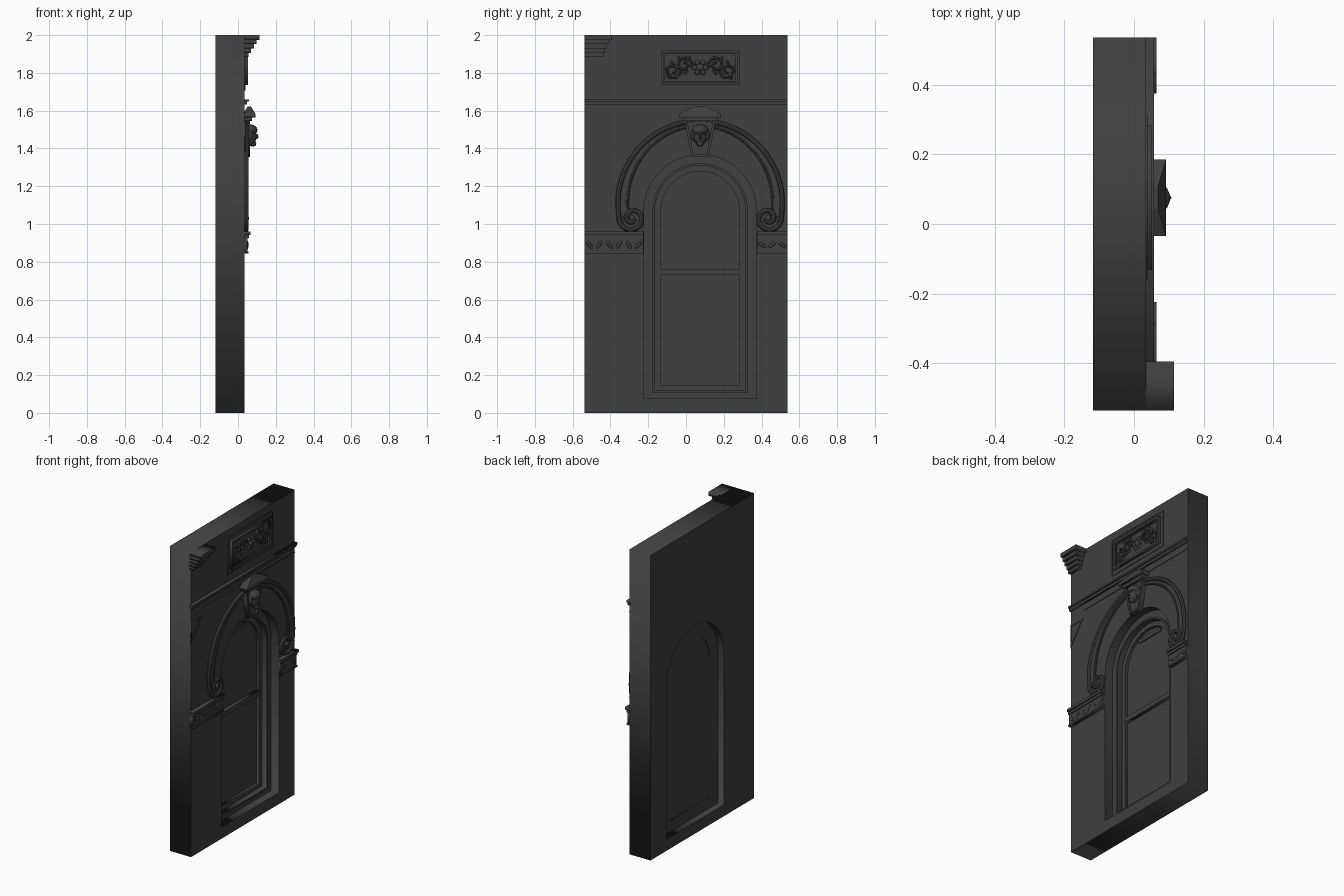
import bpy, math, random
from mathutils import Matrix

random.seed(4)
cube = bpy.data.objects.get("Cube")
if cube:
    bpy.data.objects.remove(cube, do_unlink=True)

stone = bpy.data.materials.new("dark_grey_stone")
stone.use_nodes = True
COLOUR = (0.05, 0.05, 0.05, 1)
stone.diffuse_color = COLOUR
stone.node_tree.nodes["Principled BSDF"].inputs["Base Color"].default_value = COLOUR

# Local drawing plane: u runs along world y, v along world z, depth along world x
FACE = Matrix(((0, 0, 1, 0), (1, 0, 0, 0), (0, 1, 0, 0), (0, 0, 0, 1)))
WALL, BACK, C = 0.035, -0.118, 0.075
SPRING, HALF = 1.07, 0.537


def finish(ob, smooth=False):
    ob.data.materials.clear()
    ob.data.materials.append(stone)
    if smooth:
        bpy.ops.object.select_all(action='DESELECT')
        ob.select_set(True)
        bpy.context.view_layer.objects.active = ob
        bpy.ops.object.shade_smooth_by_angle(angle=math.radians(40))
    return ob


def from_curve(name, paths, closed, x, extrude=0, bevel=0):
    cu = bpy.data.curves.new(name, 'CURVE')
    cu.dimensions = '2D' if closed else '3D'
    cu.fill_mode = 'BOTH' if closed else 'FULL'
    cu.extrude, cu.bevel_depth, cu.bevel_resolution = extrude, bevel, 2
    cu.use_fill_caps = not closed
    for path in paths:
        sp = cu.splines.new('POLY')
        sp.points.add(len(path) - 1)
        for p, (u, v) in zip(sp.points, path):
            p.co = (u, v, 0, 1)
        sp.use_cyclic_u = closed
    tmp = bpy.data.objects.new(name + "_path", cu)
    bpy.context.collection.objects.link(tmp)
    dg = bpy.context.evaluated_depsgraph_get()
    me = bpy.data.meshes.new_from_object(tmp.evaluated_get(dg))
    bpy.data.objects.remove(tmp, do_unlink=True)
    me.transform(Matrix.Translation((x, 0, 0)) @ FACE)
    ob = bpy.data.objects.new(name, me)
    bpy.context.collection.objects.link(ob)
    return finish(ob, not closed)


def plate(name, loops, x0, x1):
    return from_curve(name, loops, True, (x0 + x1) / 2, extrude=(x1 - x0) / 2)


def roll(name, path, x, radius):
    return from_curve(name, [path], False, x, bevel=radius)


def rect(u0, u1, v0, v1):
    return [(u0, v0), (u1, v0), (u1, v1), (u0, v1)]


def arc(cu, cv, r, a0, a1, n, r_end=None, rv=None):
    r_end = r if r_end is None else r_end
    pts = []
    for i in range(n + 1):
        t = i / n
        a, q = math.radians(a0 + (a1 - a0) * t), r + (r_end - r) * t
        pts.append((cu + q * math.cos(a), cv + (rv or q) * math.sin(a)))
    return pts


def arch(r, sill, n=20):
    return [(C - r, sill), (C + r, sill)] + arc(C, SPRING, r, 0, 180, n)


def flip(path, s):
    return path if s < 0 else [(2 * C - u, v) for u, v in path]


def blob(name, loc, size, seg=14):
    bpy.ops.mesh.primitive_uv_sphere_add(segments=seg, ring_count=8, location=loc)
    ob = bpy.context.object
    ob.name, ob.scale = name, size
    return finish(ob, True)


# Wall slab with arched opening, nested window frames and glazing
plate("wall", [rect(-HALF, HALF, 0, 2), arch(0.298, 0.075)], BACK, WALL)
plate("window_frame", [arch(0.298, 0.075), arch(0.24, 0.12)], -0.075, -0.02)
plate("window_sash", [arch(0.24, 0.12), arch(0.208, 0.148)], -0.075, -0.045)
plate("window_glass", [arch(0.24, 0.12)], -0.072, -0.063)
plate("meeting_rail", [rect(C - 0.208, C + 0.208, 0.73, 0.762)], -0.07, -0.04)
plate("opening_bead", [arch(0.252, 0.109), arch(0.24, 0.12)], -0.02, -0.01)
plate("sash_top_bar", [rect(C - 0.1, C + 0.1, 1.225, 1.25)], -0.066, -0.056)

# String course and thin spandrel mouldings
plate("string_course", [rect(-HALF, HALF, 1.632, 1.648)], WALL - 0.01, 0.048)
plate("string_course_cap", [rect(-HALF, HALF, 1.648, 1.66)], WALL - 0.01, 0.057)
plate("spandrel_line", [rect(-0.415, HALF, 1.588, 1.594)], WALL - 0.005, 0.039)
plate("spandrel_triangle", [[(-HALF, 1.385), (-0.425, 1.54), (-HALF, 1.54)],
                            [(-0.53, 1.42), (-0.445, 1.53), (-0.53, 1.53)]], WALL - 0.005, 0.039)

# Impost bands with cap and leaf carving
for side, u0, u1 in (("right", -HALF, C - 0.3), ("left", C + 0.3, HALF)):
    plate("impost_band_" + side, [rect(u0, u1, 0.845, 0.94)], WALL - 0.01, 0.05)
    plate("impost_foot_" + side, [rect(u0, u1, 0.845, 0.855)], WALL - 0.01, 0.056)
    plate("impost_bead_" + side, [rect(u0, u1, 0.925, 0.942)], WALL - 0.01, 0.057)
    plate("impost_cap_" + side, [rect(u0, u1, 0.942, 0.96)], WALL - 0.01, 0.065)
    count = round((u1 - u0) / 0.05)
    for i in range(count):
        u = u0 + (i + 0.5) * (u1 - u0) / count
        leaf = blob("impost_leaf_" + side, (0.05, u, 0.89), (0.006, 0.009, 0.025), 8)
        leaf.rotation_euler.x = random.uniform(0.5, 1.1) * (-1) ** i

# Horseshoe archivolt: flat band, rolled rims and end volutes
CZ = 1.11
for side, s in (("right", -1), ("left", 1)):
    outer = arc(C, CZ, 0.435, 90, 190, 24)
    inner = arc(C, CZ, 0.385, 90, 190, 24, rv=0.41)
    spiral = arc(C - 0.36, 1.03, 0.07, 185, 700, 30, r_end=0.012)
    plate("arch_band_" + side, [flip(outer + inner[::-1], s)], WALL - 0.01, 0.044)
    roll("arch_outer_roll_" + side, flip(outer + spiral, s), 0.043, 0.013)
    roll("arch_inner_roll_" + side, flip(inner, s), 0.041, 0.008)
    plate("volute_disc_" + side, [flip(arc(C - 0.36, 1.015, 0.05, 0, 345, 20), s)], WALL - 0.01, 0.044)
    eye = flip([(C - 0.36, 1.03)], s)[0]
    blob("volute_eye_" + side, (0.045, *eye), (0.014, 0.016, 0.016), 10)

# Keystone: tapered block, raised border, stepped cap with gabled top
def wedge(top, bottom, v0, v1):
    return [(C - bottom, v0), (C + bottom, v0), (C + top, v1), (C - top, v1)]


plate("keystone", [wedge(0.085, 0.045, 1.355, 1.56)], WALL - 0.01, 0.054)
plate("keystone_border", [wedge(0.085, 0.045, 1.355, 1.56),
                          wedge(0.068, 0.034, 1.368, 1.545)], 0.05, 0.064)
plate("keystone_neck", [rect(C - 0.092, C + 0.092, 1.545, 1.565)], WALL - 0.01, 0.075)
plate("keystone_cap", [rect(C - 0.11, C + 0.11, 1.565, 1.585)], WALL - 0.01, 0.092)
bpy.ops.mesh.primitive_cone_add(vertices=4, radius1=0.5 ** 0.5, radius2=0.2, depth=1,
                                rotation=(0, 0, math.pi / 4))
gable = bpy.context.object
bpy.ops.object.transform_apply(location=False, rotation=True, scale=False)
gable.name, gable.location, gable.scale = "keystone_gable", (0.06, C, 1.603), (0.064, 0.22, 0.037)
finish(gable)

# Carved head on the keystone
blob("head", (0.068, C, 1.465), (0.031, 0.034, 0.05))
blob("head_hair", (0.066, C, 1.497), (0.038, 0.044, 0.03))
blob("head_nose", (0.097, C, 1.463), (0.011, 0.007, 0.014), 8)
blob("head_chin", (0.078, C, 1.425), (0.02, 0.018, 0.016), 10)
for s in (-1, 1):
    blob("head_curl", (0.062, C + s * 0.037, 1.47), (0.016, 0.012, 0.03), 8)
    blob("head_brow", (0.09, C + s * 0.014, 1.477), (0.009, 0.012, 0.005), 8)

# Carved panel near the top: stepped frames and scrolling foliage
def frame(name, u, v, w, h, t, x):
    plate(name, [rect(u - w, u + w, v - h, v + h),
                 rect(u - w + t, u + w - t, v - h + t, v + h - t)], WALL - 0.005, x)


PZ = 1.828
frame("panel_outer_frame", C, PZ, 0.236, 0.122, 0.006, 0.039)
frame("panel_inner_frame", C, PZ, 0.208, 0.093, 0.014, 0.052)
frame("panel_bead", C, PZ, 0.194, 0.079, 0.007, 0.044)
blob("panel_flower", (0.037, C, PZ), (0.016, 0.02, 0.02), 10)
for i in range(6):
    a = i * math.pi / 3
    blob("panel_petal", (0.036, C + 0.03 * math.cos(a), PZ + 0.03 * math.sin(a)),
         (0.01, 0.014, 0.014), 8)
for s in (-1, 1):
    for d, e in ((0.085, 1), (0.145, -1)):
        path = arc(C - d, PZ + e * 0.015, 0.042, 0, e * 470, 24, r_end=0.01)
        roll("panel_scroll", flip(path, s), WALL + 0.003, 0.007)
        for k in range(5):
            a = k * 1.3 + e
            spot = flip([(C - d + 0.04 * math.cos(a), PZ + e * 0.015 + 0.04 * math.sin(a))], s)[0]
            leaf = blob("panel_leaf", (0.037, *spot), (0.01, 0.007, 0.017), 8)
            leaf.rotation_euler.x = random.uniform(-1.5, 1.5)

# Stepped cornice return at the top corner
for i, (u, x, v0, v1) in enumerate(((-0.395, 0.115, 1.975, 2.0), (-0.41, 0.098, 1.952, 1.975),
                                    (-0.42, 0.084, 1.928, 1.952), (-0.43, 0.07, 1.905, 1.928),
                                    (-0.437, 0.055, 1.885, 1.905))):
    plate("cornice_step_%d" % (i + 1), [rect(-HALF, u, v0, v1)], WALL - 0.01, x)
